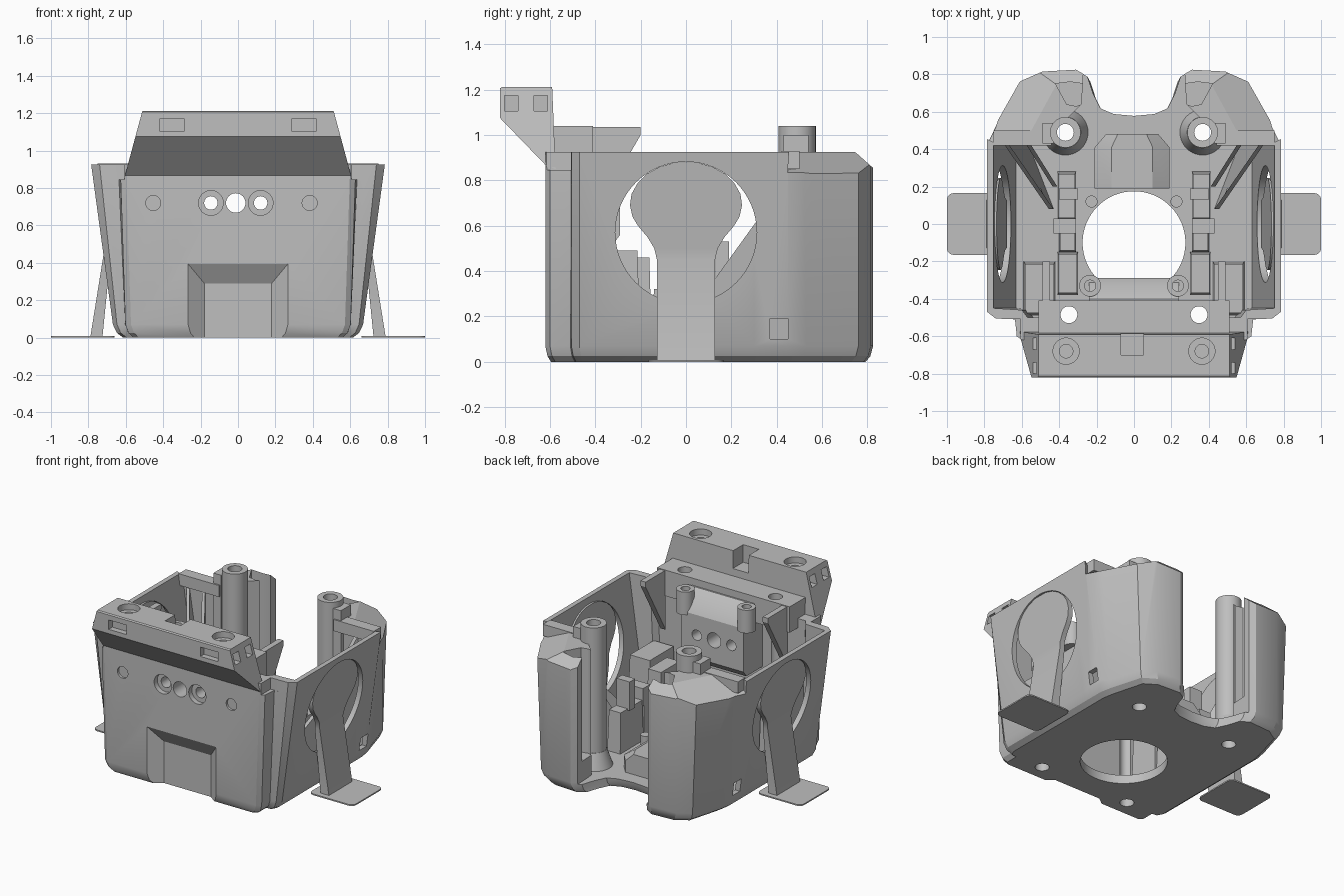
import bpy, bmesh, math
from mathutils import Vector

cube = bpy.data.objects.get("Cube")
if cube:
    bpy.data.objects.remove(cube, do_unlink=True)

GREY = (0.52, 0.52, 0.52, 1)
grey = bpy.data.materials.new("matte_grey")
grey.use_nodes = True
grey.diffuse_color = GREY
grey.node_tree.nodes["Principled BSDF"].inputs["Base Color"].default_value = GREY


def finish(name, bm):
    bmesh.ops.recalc_face_normals(bm, faces=bm.faces)
    mesh = bpy.data.meshes.new(name)
    bm.to_mesh(mesh)
    bm.free()
    mesh.materials.append(grey)
    ob = bpy.data.objects.new(name, mesh)
    bpy.context.collection.objects.link(ob)
    return ob


def loft(name, rings):
    bm = bmesh.new()
    rows = [[bm.verts.new(p) for p in ring] for ring in rings]
    n = len(rows[0])
    for a, b in zip(rows, rows[1:]):
        for i in range(n):
            j = (i + 1) % n
            bm.faces.new((a[i], a[j], b[j], b[i]))
    bm.faces.new(rows[0][::-1])
    bm.faces.new(rows[-1])
    return finish(name, bm)


def box(name, x, y, z, s=1, top=1):
    """Box from ranges; s mirrors it in x, top scales the upper face."""
    cx, cy = sum(x) / 2, sum(y) / 2
    rings = []
    for h, k in ((z[0], 1), (z[1], top)):
        rings.append([(s * (cx + (a - cx) * k), cy + (b - cy) * k, h)
                      for a, b in ((x[0], y[0]), (x[1], y[0]), (x[1], y[1]), (x[0], y[1]))])
    return loft(name, rings)


def prism(name, profile, x0, x1):
    """Extrude a (y, z) profile along x."""
    return loft(name, [[(x, y, z) for y, z in profile] for x in (x0, x1)])


def tube(name, p, q, r, r2=None, sides=40):
    p, q = Vector(p), Vector(q)
    rot = (q - p).to_track_quat('Z', 'Y')
    rings = []
    for c, rad in ((p, r), (q, r2 or r)):
        rings.append([c + rot @ Vector((rad * math.cos(t), rad * math.sin(t), 0))
                      for t in (2 * math.pi * i / sides for i in range(sides))])
    return loft(name, rings)


def cut(ob, cutters):
    for c in cutters:
        m = ob.modifiers.new("cut", 'BOOLEAN')
        m.operation, m.solver, m.object = 'DIFFERENCE', 'EXACT', c
    bpy.context.view_layer.update()
    dg = bpy.context.evaluated_depsgraph_get()
    mesh = bpy.data.meshes.new_from_object(ob.evaluated_get(dg))
    ob.modifiers.clear()
    ob.data = mesh


def outline(half, t, z, kx=1, ky=1):
    """Mirrored ring from (bottom x, top x, y) points at blend t."""
    pts = [((a + (b - a) * t) * kx, y * ky, z) for a, b, y in half]
    return pts + [(-x, y, h) for x, y, h in reversed(pts) if x > 0]


# Cutters shared by several parts
SIDES = (1, -1)
helpers = []


def helper(ob):
    ob.hide_render = True
    helpers.append(ob)
    return ob


drill = []
for s in SIDES:
    drill.append(helper(tube("post_bore", (s * .367, .49, -.1), (s * .367, .49, 1.3), .045)))
    drill.append(helper(tube("front_bore", (s * .348, -.485, -.1), (s * .348, -.485, 1.3), .045)))
ports = []
for x, r in ((-.145, .036), (-.012, .052), (.121, .036)):
    ports.append(helper(tube("port", (x, -.9, .72), (x, -.1, .72), r)))
    if r < .05:
        ports.append(helper(tube("port_sink", (x, -.9, .72), (x, -.585, .72), .066)))

# Main shell
half = [(0, 0, -.62), (.57, .60, -.62), (.60, .63, -.60), (.60, .64, -.51), (.64, .74, -.505),
        (.66, .785, -.47), (.66, .785, .3), (.66, .785, .45), (.645, .745, .53), (.58, .615, .76),
        (.49, .49, .815), (.31, .31, .825), (.25, .25, .79), (.22, .22, .70), (.18, .18, .62),
        (.11, .11, .59), (0, 0, .58)]
shell = loft("shell", [outline(half, 0, 0, .93, .96), outline(half, .03, .025, .975, .985),
                       outline(half, .07, .07), outline(half, 1, .925)])
inner = [(0, 0, -.5), (.54, .57, -.5), (.56, .60, -.46), (.63, .755, -.45), (.63, .755, .46),
         (.37, .37, .46), (.36, .36, .56), (.28, .28, .64), (.26, .26, 1), (0, 0, 1)]
cuts = [helper(loft("cavity", [outline(inner, 0, .06), outline(inner, 1, .95)]))]
cuts.append(helper(tube("nozzle_hole", (0, -.1, -.1), (0, -.1, .2), .275, sides=64)))
cuts.append(helper(loft("front_recess", [
    [(-w, y, -.1), (w, y, -.1), (w, y, h), (-w, y, h)]
    for w, y, h in ((.28, -.63, .41), (.18, -.555, .29))])))
# sloping rear edge of the pillar tops
cuts.append(helper(prism("rear_crown", [(.74, .93), (.83, .85), (.9, .85), (.9, 1.1), (.74, 1.1)], -1, 1)))
slot = [(.2, .66), (.31, .63), (.36, .64), (.42, .75), (.34, .76), (.2, .74)]
for s in SIDES:
    cuts.append(helper(tube("fan_hole", (s * .55, 0, .57), (s, 0, .57), .312, sides=64)))
    cuts.append(helper(box("side_window", (.55, 1), (.37, .45), (.10, .19), s)))
    cuts.append(helper(box("shoulder_step", (.607, 1), (-.7, -.508), (.845, 1.1), s)))
    cuts.append(helper(loft("pillar_slot", [[(s * x, y, z) for x, y in slot] for z in (.2, 1.2)])))
    cuts.append(helper(tube("dimple", (s * .418 - .035, -.7, .72), (s * .418 - .035, -.605, .72), .04)))
    # sloping crown of each rear pillar
    n, t = Vector((s * .88, .48, 0)), Vector((-s * .48, .88, 0))
    mid = Vector((s * .69, .62, 0))
    rings = []
    for e in (-.19, .3):
        rings.append([mid + t * e + n * d + Vector((0, 0, z))
                      for d, z in ((-.2, .935), (.03, .815), (.3, .815), (.3, 1.1), (-.2, 1.1))])
    cuts.append(helper(loft("crown_cut", rings)))
cut(shell, cuts + drill + ports)

# Overhanging front beam, narrowing upwards
profile = [(-.617, .865), (-.82, 1.075), (-.82, 1.205), (-.812, 1.212), (-.59, 1.212), (-.575, .85)]
beam = loft("front_beam", [[(s * (.605 - (z - .865) * .27), y, z) for y, z in profile] for s in SIDES])
cuts = [helper(box("beam_notch", (-.07, .05), (-.70, -.5), (1.09, 1.3)))]
for s in SIDES:
    cuts.append(helper(tube("screw_sink", (s * .363, -.68, 1.17), (s * .363, -.68, 1.3), .07)))
    cuts.append(helper(tube("screw_bore", (s * .363, -.68, 1.1), (s * .363, -.68, 1.3), .036)))
    cuts.append(helper(box("beam_window", (.285, .42), (-.9, -.78), (1.105, 1.17), s)))
    for y in (-.80, -.67):
        cuts.append(helper(box("end_window", (.47, .7), (y, y + .06), (1.105, 1.175), s)))
cut(beam, cuts)

# Frame and saddle behind the front wall
frame = box("rear_frame", (-.51, .51), (-.585, -.41), (.86, 1.04))
cut(frame, drill)
saddle = prism("saddle", [(-.51, .52), (-.32, .52), (-.29, .56), (-.29, .86), (-.33, .93),
                          (-.40, .99), (-.51, 1.0)], -.24, .24)
cut(saddle, ports)

for s in SIDES:
    side = "left" if s > 0 else "right"
    # Saddle ears and undercut gussets
    ear = tube(side + "_saddle_ear", (s * .235, -.33, .84), (s * .235, -.33, 1.0), .058)
    cut(ear, [helper(tube("ear_bore", (s * .235, -.33, .9), (s * .235, -.33, 1.1), .03))])
    prism(side + "_gusset", [(-.42, 1.035), (-.2, 1.035), (-.2, 1.0), (-.42, .62)], s * .45, s * .49)
    # Rear screw post, its flared base, web and arm
    post = tube(side + "_post", (s * .367, .49, .03), (s * .367, .49, 1.04), .082)
    cut(post, drill)
    base = tube(side + "_post_base", (s * .367, .49, .05), (s * .367, .49, .17), .125, .083)
    cut(base, drill)
    box(side + "_post_web", (.43, .49), (.43, .54), (.5, 1.0), s)
    box(side + "_post_arm", (.44, .75), (.42, .5), (.85, .93), s)
    # Inner duct rails with clips
    box(side + "_rail_front", (.30, .41), (-.38, -.15), (.05, .46), s, .9)
    box(side + "_rail_middle", (.31, .40), (-.15, .02), (.05, .32), s, .9)
    box(side + "_rail_back", (.31, .41), (.02, .28), (.05, .34), s, .9)
    box(side + "_rail_clip", (.31, .43), (-.05, .03), (.30, .42), s)
    box(side + "_rail_tab", (.30, .40), (.13, .19), (.33, .53), s)
    box(side + "_front_duct", (.42, .59), (-.49, -.2), (.05, .49), s, .9)
    # Slanting guide fins beside each rear pillar
    for x0, x1, y1, h in ((.70, .43, .08, .84), (.58, .41, .20, .86)):
        loft(side + "_guide_fin", [[(s * (min(x0, .58) + d), .47, .06), (s * (x1 + d), y1, .06),
                                    (s * (x1 + d), y1, .30), (s * (x0 + d), .47, h)]
                                   for d in (0, .025)])
    # Floor bosses beside the nozzle hole
    tube(side + "_floor_boss", (s * .227, .12, .05), (s * .227, .12, .16), .032, sides=24)
    # Support tab that bends out of the fan hole to the bed
    rows = [(0, .128), (.45, .128), (.5, .14), (.55, .17), (.6, .212), (.64, .236), (.69, .247),
            (.74, .24), (.79, .212), (.83, .17), (.86, .115), (.878, .05)]
    rings = []
    for z, w in rows:
        x = .79 - .16 * z if z < .46 else .718 + .12 * (z - .45)
        d = .065 - .06 * min(z, .5)
        rings.append([(s * x, -w, z), (s * x, w, z), (s * (x - d), w, z), (s * (x - d), -w, z)])
    loft(side + "_support_tab", rings)
    # Thin foot with rounded corners
    corner = []
    for i, (cx, cy) in enumerate(((.965, .13), (.695, .13), (.695, -.13), (.965, -.13))):
        for k in range(5):
            a = math.pi / 2 * (i + k / 4)
            corner.append((s * (cx + .035 * math.cos(a)), cy + .035 * math.sin(a)))
    loft(side + "_foot", [[(x, y, z) for x, y in corner] for z in (0, .009)])

# Chamfered rear housing on the floor, open towards the nozzle hole
roof = [(.2, .06), (.2, .14), (.11, .2), (-.11, .2), (-.2, .14), (-.2, .06)]
housing = loft("rear_housing", [[(x * k - .01, y, z) for x, z in roof]
                                for y, k in ((.19, 1), (.41, 1), (.48, .7))])
cut(housing, [helper(box("housing_pocket", (-.12, .1), (.1, .36), (.09, .15)))])

for c in helpers:
    bpy.data.objects.remove(c, do_unlink=True)

# Smooth the curved faces, keep the edges sharp
bpy.ops.object.select_all(action='DESELECT')
for ob in bpy.context.collection.objects:
    if ob.type == 'MESH':
        ob.select_set(True)
        bpy.context.view_layer.objects.active = ob
bpy.ops.object.shade_smooth_by_angle(angle=math.radians(25))
